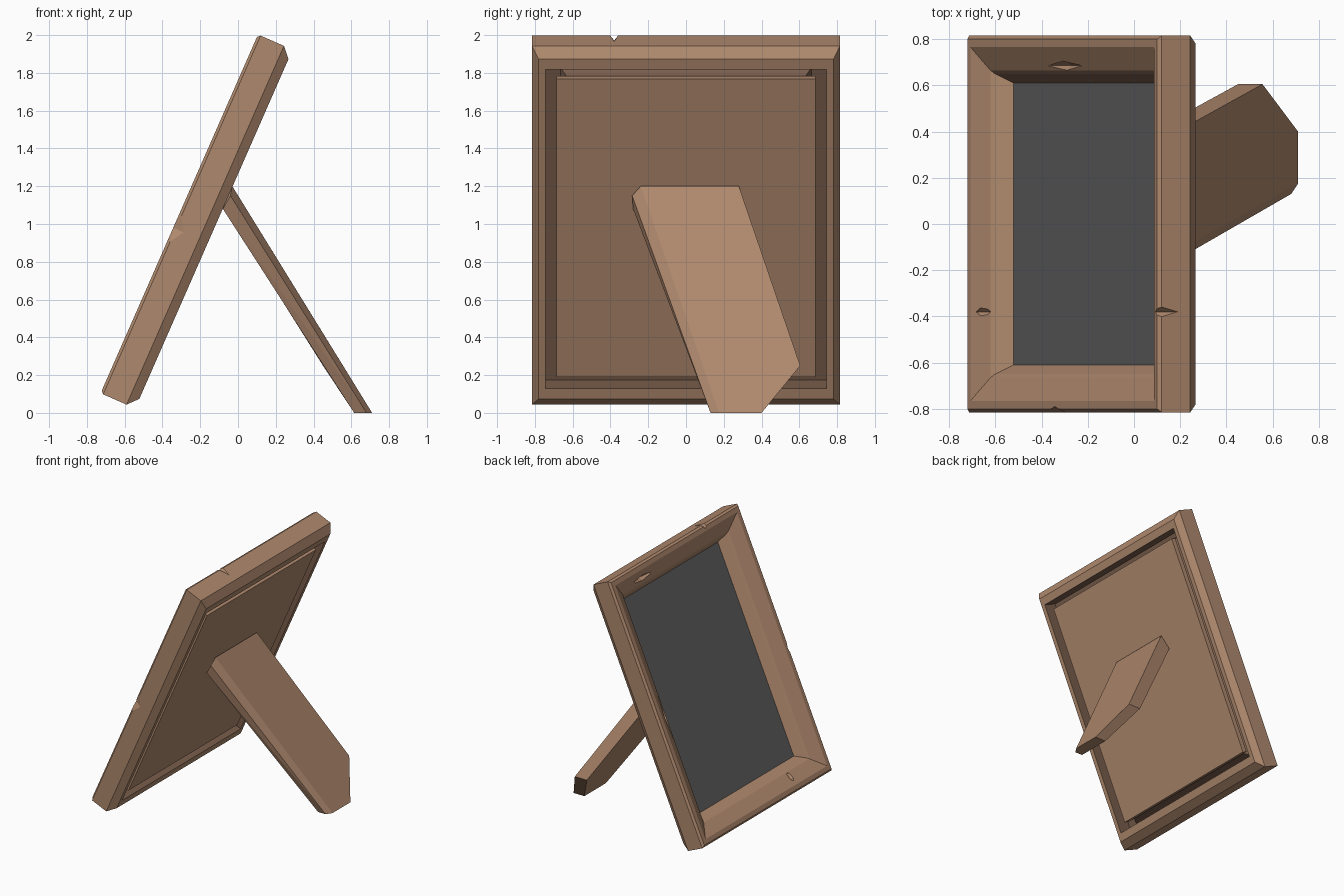
import bpy, bmesh
from mathutils import Matrix, Vector

if "Cube" in bpy.data.objects:
    bpy.data.objects.remove(bpy.data.objects["Cube"])

# Leaning frame space: local x = depth towards the back, y = width, z = up the slope
U = Vector((0.402, 0, 0.916)).normalized()
N = Vector((U.z, 0, -U.x))
origin = U * 0.84 + N * -0.708
LEAN = Matrix(((N.x, 0, U.x, origin.x), (0, 1, 0, 0),
               (N.z, 0, U.z, origin.z), (0, 0, 0, 1)))
HY, HU = 0.815, 1.037


def material(name, color):
    m = bpy.data.materials.new(name)
    m.diffuse_color = (*color, 1)
    m.use_nodes = True
    m.node_tree.nodes["Principled BSDF"].inputs["Base Color"].default_value = m.diffuse_color
    return m


wood = material("wood", (0.43, 0.25, 0.155))
groove = material("groove_wood", (0.19, 0.11, 0.07))
dark = material("picture_grey", (0.12, 0.12, 0.12))


def finish(name, bm, mats, lean=True):
    bmesh.ops.recalc_face_normals(bm, faces=bm.faces)
    if lean:
        bm.transform(LEAN)
    me = bpy.data.meshes.new(name)
    bm.to_mesh(me)
    bm.free()
    for m in mats:
        me.materials.append(m)
    ob = bpy.data.objects.new(name, me)
    bpy.context.collection.objects.link(ob)
    return ob


def board(name, d0, d1, hy, hu, mat):
    bm = bmesh.new()
    bmesh.ops.create_cube(bm, size=1)
    bm.transform(Matrix.Translation(((d0 + d1) / 2, 0, 0)) @
                 Matrix.Diagonal((d1 - d0, hy * 2, hu * 2, 1)))
    return finish(name, bm, [mat])


# Moulded frame: section of (side inset, top inset, depth) swept round a rectangle
section = [(.21, .21, .145), (.165, .165, .065), (.15, .15, .05), (.08, .08, .015),
           (.05, .05, 0), (.015, .015, 0), (0, 0, .015), (0, 0, .15),
           (.035, .055, .2), (.07, .115, .2), (.07, .115, .09), (.15, .15, .09),
           (.2, .2, .16)]
bm = bmesh.new()
rings = [[bm.verts.new((d, sy * (HY - iy), su * (HU - iu)))
          for sy, su in ((1, 1), (-1, 1), (-1, -1), (1, -1))]
         for iy, iu, d in section]
for i, a in enumerate(rings):
    b = rings[(i + 1) % len(rings)]
    for k in range(4):
        j = (k + 1) % 4
        f = bm.faces.new((a[k], a[j], b[j], b[k]))
        f.material_index = 1 if i in (9, 10, 11) else 0
frame = finish("frame", bm, [wood, groove])

# Chips and dents in the wood: (centre, half size), diamond cutters
chips = [((0, -.38, 1.037), (.09, .025, .035)),
         ((0, -.815, -.08), (.06, .025, .10)),
         ((.04, .685, -.06), (.03, .03, .18)),
         ((.035, .42, .93), (.025, .14, .035)),
         ((.025, -.38, -.90), (.03, .03, .09))]
bm = bmesh.new()
for c, s in chips:
    pts = []
    for ax in range(3):
        for sg in (-1, 1):
            p = Vector(c)
            p[ax] += sg * s[ax]
            pts.append(bm.verts.new(p))
    bmesh.ops.convex_hull(bm, input=pts)
cutter = finish("chip_cutter", bm, [wood])
cutter.hide_render = True
cutter.hide_viewport = True
mod = frame.modifiers.new("chips", 'BOOLEAN')
mod.operation = 'DIFFERENCE'
mod.solver = 'EXACT'
mod.object = cutter

# Picture and back panel
board("picture", .135, .15, .615, .835, dark)
board("back_panel", .15, .188, .685, .862, wood)

# Slanted support leg, a bevelled plank
bm = bmesh.new()
leg = [(-.03, -.24, 1.2), (-.03, .28, 1.2), (.556, .605, .25), (.71, .40, 0), (.71, .175, 0),
       (-.04, -.285, 1.15), (.68, .13, 0),
       (-.08, -.28, 1.08), (-.08, .315, 1.09), (.45, .605, .25), (.615, .40, 0), (.615, .13, 0)]
bmesh.ops.convex_hull(bm, input=[bm.verts.new(p) for p in leg])
bmesh.ops.dissolve_limit(bm, angle_limit=0.06, verts=bm.verts, edges=bm.edges)
finish("support_leg", bm, [wood], lean=False)
